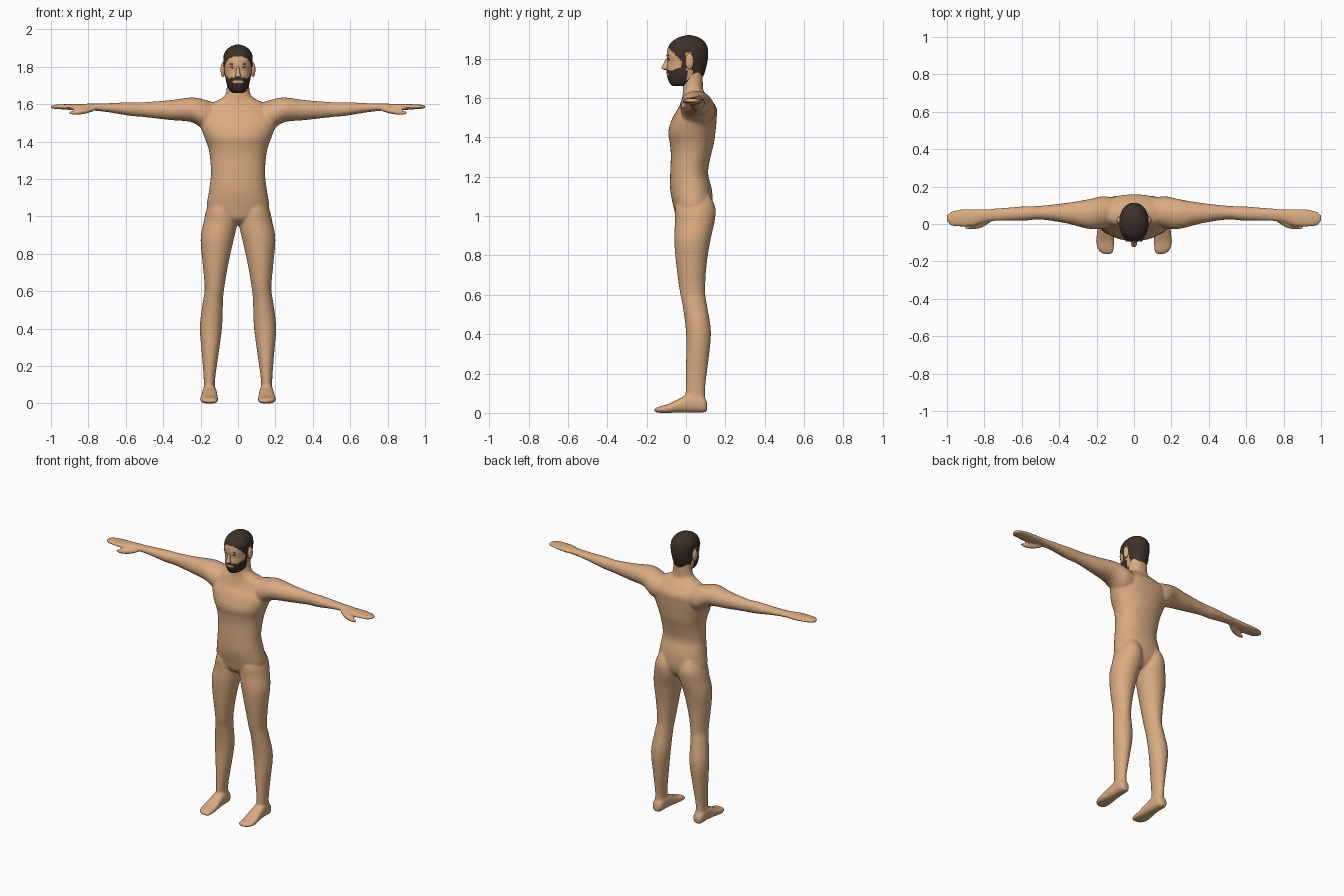
import bpy, bmesh, math
from mathutils import Vector


def material(name, rgb):
    m = bpy.data.materials.new(name)
    m.diffuse_color = (*rgb, 1)
    return m


SKIN = material("skin", (0.70, 0.41, 0.22))
HAIR = material("dark_brown_hair", (0.046, 0.030, 0.023))
EYE = material("eye_grey_brown", (0.22, 0.15, 0.10))


def curve_point(p, t):
    """Catmull-Rom sample through the section tuples."""
    i = min(int(t), len(p) - 2)
    f = t - i
    a, b, c, d = p[max(i - 1, 0)], p[i], p[i + 1], p[min(i + 2, len(p) - 1)]
    return [0.5 * (2 * q + (r - o) * f + (2 * o - 5 * q + 4 * r - s) * f * f
                   + (3 * q - o - 3 * r + s) * f ** 3) for o, q, r, s in zip(a, b, c, d)]


def loft(bm, axis, sections, side=1, n=32, sub=4, power=2.0):
    """Skin oval sections (pos, a_min, a_max, b_min, b_max) placed along an axis."""
    others = [k for k in range(3) if k != axis]
    rings = []
    steps = (len(sections) - 1) * sub
    for s in range(steps + 1):
        pos, a0, a1, b0, b1 = curve_point(sections, s / sub)
        ring = []
        for k in range(n):
            ang = 2 * math.pi * k / n
            c, d = math.cos(ang), math.sin(ang)
            co = [0, 0, 0]
            co[axis] = pos
            co[others[0]] = (a0 + a1) / 2 + (a1 - a0) / 2 * math.copysign(abs(c) ** (2 / power), c)
            co[others[1]] = (b0 + b1) / 2 + (b1 - b0) / 2 * math.copysign(abs(d) ** (2 / power), d)
            ring.append(bm.verts.new((co[0] * side, co[1], co[2])))
        rings.append(ring)
    faces = [bm.faces.new(rings[0]), bm.faces.new(rings[-1])]
    for r, q in zip(rings, rings[1:]):
        for k in range(n):
            j = (k + 1) % n
            faces.append(bm.faces.new((r[k], r[j], q[j], q[k])))
    bmesh.ops.recalc_face_normals(bm, faces=faces)


def finish(bm, name, *mats):
    me = bpy.data.meshes.new(name)
    bm.to_mesh(me)
    bm.free()
    for m in mats:
        me.materials.append(m)
    for p in me.polygons:
        p.use_smooth = True
    ob = bpy.data.objects.new(name, me)
    bpy.context.collection.objects.link(ob)
    return ob


# Torso and neck: z, half width, front y, back y
torso = [(0.955, .04, .00, .08), (0.985, .11, -.045, .115), (1.04, .165, -.062, .135),
         (1.13, .156, -.080, .132), (1.22, .145, -.080, .112), (1.31, .149, -.077, .127),
         (1.37, .160, -.082, .142), (1.43, .182, -.090, .150), (1.50, .205, -.068, .156),
         (1.55, .195, -.038, .155), (1.60, .150, -.020, .120), (1.63, .090, -.015, .092),
         (1.66, .064, -.015, .086), (1.74, .058, -.010, .085)]
# Leg: z, inner x, outer x, front y, back y
leg = [(1.10, .04, .140, -.03, .125), (1.04, .012, .168, -.055, .150), (0.97, .003, .184, -.056, .145),
       (0.88, .022, .200, -.060, .125), (0.755, .050, .190, -.050, .105), (0.62, .073, .178, -.032, .097),
       (0.55, .080, .187, -.018, .106), (0.41, .085, .204, .000, .127), (0.25, .106, .192, .000, .112),
       (0.12, .123, .183, -.002, .097), (0.03, .120, .186, -.002, .104)]
# Foot: y, inner x, outer x, bottom z, top z
foot = [(.108, .135, .172, .012, .05), (.09, .120, .187, .002, .08), (.03, .114, .190, .002, .10),
        (-.03, .110, .196, .002, .075), (-.09, .106, .203, .000, .045), (-.13, .107, .196, .000, .034),
        (-.152, .112, .180, .003, .026), (-.162, .125, .160, .008, .018)]
# Arm and mitten hand: x, front y, back y, bottom z, top z
arm = [(.10, .00, .140, 1.46, 1.60), (.17, -.025, .148, 1.455, 1.622), (.245, -.026, .132, 1.503, 1.636),
       (.36, .003, .113, 1.515, 1.622), (.50, .024, .097, 1.531, 1.611), (.58, .018, .095, 1.538, 1.611),
       (.70, .017, .086, 1.558, 1.605), (.80, .010, .079, 1.567, 1.603), (.86, -.012, .081, 1.566, 1.602),
       (.93, -.016, .079, 1.572, 1.600), (.98, -.008, .066, 1.575, 1.597), (1.002, .018, .048, 1.579, 1.592)]
# Thumb, in the same order as the arm
thumb = [(.77, .005, .040, 1.562, 1.585), (.82, -.022, .012, 1.547, 1.580),
         (.87, -.030, -.003, 1.543, 1.567), (.905, -.027, -.010, 1.547, 1.561)]

bm = bmesh.new()
loft(bm, 2, [(z, -w, w, f, b) for z, w, f, b in torso], n=48, power=2.2)
for side in (1, -1):
    loft(bm, 2, leg, side)
    loft(bm, 1, foot, side, power=2.5)
    loft(bm, 0, arm, side)
    loft(bm, 0, thumb, side, n=16)
body = finish(bm, "body", SKIN)
fuse = body.modifiers.new("fuse", 'REMESH')
fuse.mode, fuse.voxel_size, fuse.use_smooth_shade = 'VOXEL', 0.0075, True
soft = body.modifiers.new("soften", 'SMOOTH')
soft.factor, soft.iterations = 0.5, 5

# Head: z, half width, front y, back y
head = [(1.660, .020, -.065, .010), (1.668, .038, -.078, .040), (1.69, .054, -.090, .075),
        (1.72, .063, -.098, .092), (1.75, .069, -.098, .101), (1.78, .074, -.094, .108),
        (1.82, .078, -.098, .113), (1.86, .077, -.090, .108), (1.89, .062, -.066, .090),
        (1.91, .036, -.030, .058), (1.919, .008, .005, .022)]
bm = bmesh.new()
loft(bm, 2, [(z, -w, w, f, b) for z, w, f, b in head], n=72, sub=8, power=2.15)
# Hair, beard and moustache areas
for f in bm.faces:
    x, y, z = f.calc_center_median()
    x = abs(x)
    scalp = z > 1.875 or z > 1.775 - (y + 0.01) and (y < -0.005 or z > 1.83)
    back = y > 0.032 and z > 1.712
    sideburn = -0.022 < y < 0.0 and z > 1.70
    beard = y < 0.005 and z < 1.728 + max(0, x - 0.035) * 0.8
    moustache = y < 0 and x < 0.042 and 1.727 < z < 1.742
    mouth = y < 0 and x < 0.026 and 1.714 < z < 1.727
    f.material_index = int((scalp or back or sideburn or beard or moustache) and not mouth)
finish(bm, "head", SKIN, HAIR)

# Nose
bm = bmesh.new()
loft(bm, 2, [(1.742, -.010, .010, -.108, -.08), (1.75, -.017, .017, -.124, -.08),
             (1.765, -.012, .012, -.119, -.08), (1.80, -.007, .007, -.101, -.08)], n=16)
finish(bm, "nose", SKIN)


def ball(name, mat, loc, size):
    b = bmesh.new()
    bmesh.ops.create_uvsphere(b, u_segments=20, v_segments=12, radius=1)
    bmesh.ops.scale(b, vec=size, verts=b.verts)
    bmesh.ops.translate(b, vec=Vector(loc), verts=b.verts)
    finish(b, name, mat)


# Ears, eyes and brows
for label, s in (("left", 1), ("right", -1)):
    ball(label + "_ear", SKIN, (s * .080, .018, 1.785), (.013, .022, .040))
    ball(label + "_eye", EYE, (s * .030, -.0875, 1.797), (.012, .005, .005))
    ball(label + "_brow", EYE, (s * .031, -.0895, 1.815), (.016, .004, .0022))
